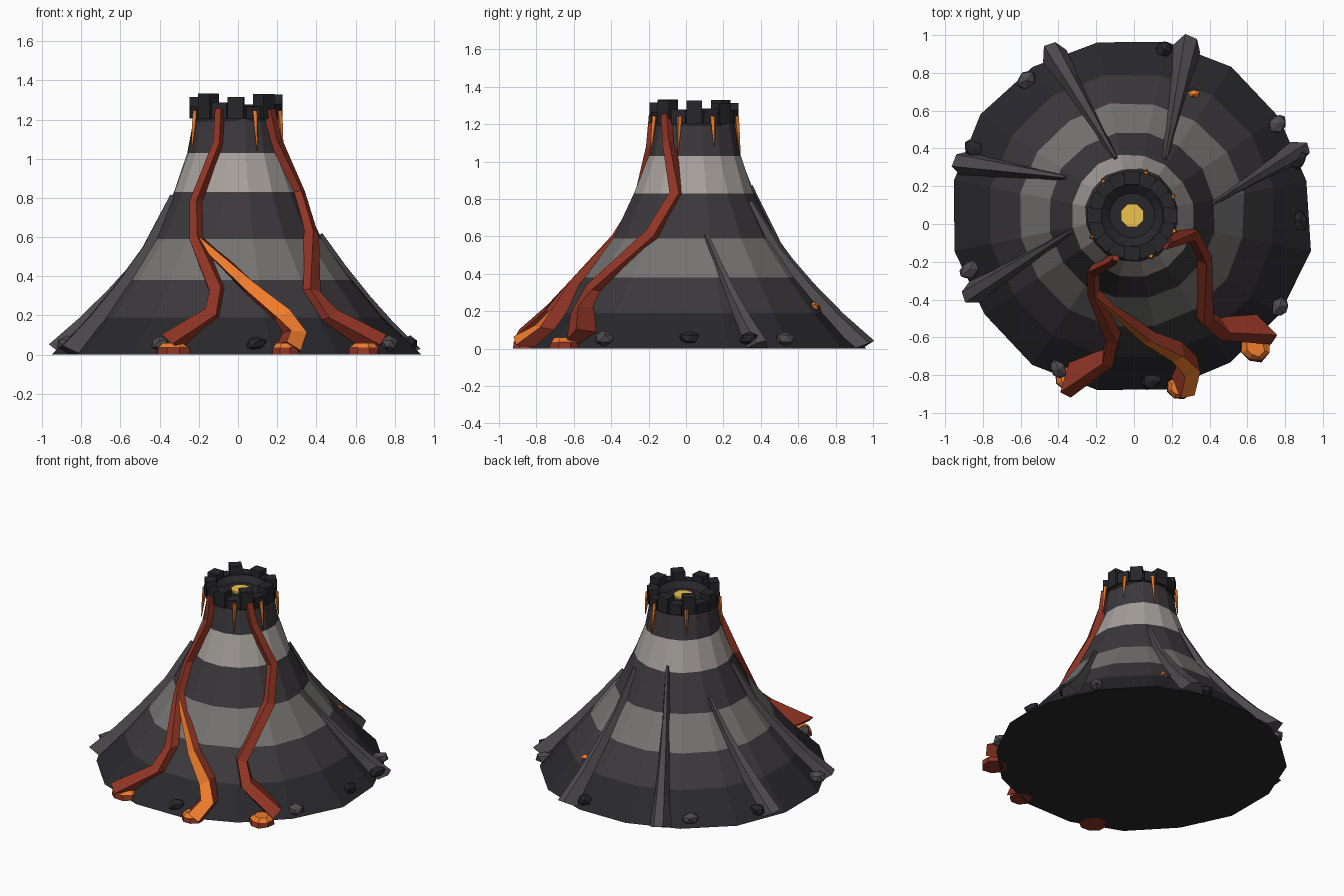
import bpy, bmesh, random
from math import sin, cos, pi, sqrt, radians
from mathutils import Vector, Matrix

if "Cube" in bpy.data.objects:
    bpy.data.objects.remove(bpy.data.objects["Cube"])

random.seed(4)
CX, CY = -0.01, 0.045
PROFILE = [(0.95, 0), (0.76, 0.19), (0.60, 0.38), (0.445, 0.59), (0.325, 0.83), (0.25, 1.03), (0.22, 1.21)]


def mat(name, r, g, b):
    m = bpy.data.materials.new(name)
    m.diffuse_color = (r, g, b, 1)
    m.use_nodes = True
    m.node_tree.nodes["Principled BSDF"].inputs["Base Color"].default_value = m.diffuse_color
    return m


BASE = mat("base_rock", 0.022, 0.021, 0.025)
DARK = mat("dark_rock", 0.045, 0.040, 0.045)
MID = mat("mid_ash", 0.18, 0.175, 0.17)
PALE = mat("pale_ash", 0.38, 0.35, 0.33)
RIDGE = mat("ridge_rock", 0.075, 0.07, 0.075)
BLACK = mat("rim_rock", 0.020, 0.020, 0.023)
RED = mat("crust_lava", 0.28, 0.035, 0.018)
ORANGE = mat("hot_lava", 0.85, 0.20, 0.025)
YELLOW = mat("molten_core", 0.85, 0.55, 0.08)


def finish(name, bm, *mats):
    bmesh.ops.recalc_face_normals(bm, faces=bm.faces)
    me = bpy.data.meshes.new(name)
    bm.to_mesh(me)
    bm.free()
    for m in mats:
        me.materials.append(m)
    ob = bpy.data.objects.new(name, me)
    bpy.context.collection.objects.link(ob)
    return ob


def bridge(bm, a, b, mi=0):
    n = len(a)
    for i in range(n):
        f = bm.faces.new((a[i], a[(i + 1) % n], b[(i + 1) % n], b[i]))
        f.material_index = mi


def ring(bm, r, z, n=16, jitter=0, cx=CX, cy=CY):
    vs = []
    for i in range(n):
        a = 2 * pi * (i + 0.5) / n
        k = r + random.uniform(-jitter, jitter)
        vs.append(bm.verts.new((cx + k * cos(a), cy + k * sin(a), z)))
    return vs


def radius_at(z):
    for (r0, z0), (r1, z1) in zip(PROFILE, PROFILE[1:]):
        if z <= z1:
            return r0 + (r1 - r0) * (z - z0) / (z1 - z0)
    return PROFILE[-1][0]


def height_at(r):
    for (r0, z0), (r1, z1) in zip(PROFILE, PROFILE[1:]):
        if r >= r1:
            return max(0, z0 + (z1 - z0) * (r - r0) / (r1 - r0))
    return PROFILE[-1][1]


def strip(name, pts, widths, heights, section, lift, mats, top_mat=0):
    """Loft a section (side, up) along pts, leaning outward from the cone."""
    bm = bmesh.new()
    rows = []
    for i, p in enumerate(pts):
        t = (pts[min(i + 1, len(pts) - 1)] - pts[max(i - 1, 0)]).normalized()
        out = Vector((p.x - CX, p.y - CY, 0)).normalized()
        up = (out + Vector((0, 0, lift))).normalized()
        side = t.cross(up).normalized()
        row = []
        for s, u in section:
            q = p + side * s * widths[i] + up * (u * heights[i] if u > 0 else u)
            q.z = max(q.z, 0.004)
            row.append(bm.verts.new(q))
        rows.append(row)
    for a, b in zip(rows, rows[1:]):
        bridge(bm, a, b)
    bm.faces.new(rows[0])
    bm.faces.new(rows[-1])
    if top_mat:
        for f in bm.faces:
            if sum(1 for v in f.verts if any(v in (r[1], r[2]) for r in rows)) == 4:
                f.material_index = top_mat
    return finish(name, bm, *mats)


# Banded cone
bm = bmesh.new()
rings = [ring(bm, r, z, 16, 0.018 if i == 0 else 0.006) for i, (r, z) in enumerate(PROFILE)]
for i, mi in enumerate((0, 1, 2, 1, 3, 1)):
    bridge(bm, rings[i], rings[i + 1], mi)
bm.faces.new(rings[0])
bm.faces.new(rings[-1])
finish("banded_cone", bm, BASE, DARK, MID, PALE)

# Crater rim with sloping inner bowl
bm = bmesh.new()
rs = [ring(bm, r, z) for r, z in ((0.222, 1.19), (0.228, 1.265), (0.165, 1.27), (0.12, 1.235))]
for a, b in zip(rs, rs[1:]):
    bridge(bm, a, b)
bm.faces.new(rs[0])
bm.faces.new(rs[-1])
finish("crater_rim", bm, BLACK)

# Uneven blocks around the rim
bm = bmesh.new()
for i in range(16):
    a = 2 * pi * i / 16 - pi / 2
    top = (1.325 if i % 2 == 0 else 1.28) + random.uniform(-0.015, 0.01)
    M = (Matrix.Translation((CX + 0.2 * cos(a), CY + 0.2 * sin(a), (top + 1.205) / 2))
         @ Matrix.Rotation(a + random.uniform(-0.06, 0.06), 4, 'Z')
         @ Matrix.Diagonal((random.uniform(0.06, 0.075), 0.082, top - 1.205, 1)))
    bmesh.ops.create_cube(bm, size=1, matrix=M)
finish("rim_blocks", bm, BLACK)

# Molten pool in the crater
bm = bmesh.new()
lo, hi = ring(bm, 0.065, 1.22, 8), ring(bm, 0.065, 1.248, 8)
bridge(bm, lo, hi)
bm.faces.new(lo)
bm.faces.new(hi)
finish("molten_core", bm, YELLOW)

# Rock buttresses: inner x, y, outer x, y, foot width
RIDGES = [(-0.095, 0.345, -0.43, 0.91, 0.14), (0.165, 0.345, 0.285, 0.95, 0.15), (0.42, 0.11, 0.88, 0.39, 0.12),
          (-0.36, 0.245, -0.91, 0.32, 0.15), (-0.335, -0.04, -0.86, -0.37, 0.13)]
for k, (x0, y0, x1, y1, w) in enumerate(RIDGES):
    pts, ws, hs = [], [], []
    for i in range(5):
        t = i / 4
        x, y = x0 + (x1 - x0) * t, y0 + (y1 - y0) * t
        pts.append(Vector((x, y, height_at(sqrt((x - CX) ** 2 + (y - CY) ** 2)))))
        ws.append(0.03 + (w - 0.03) * t)
        hs.append(0.015 + 0.05 * t)
    strip(f"buttress_{k + 1}", pts, ws, hs, [(-0.5, -0.03), (-0.2, 1), (0.25, 0.8), (0.5, -0.03)], 0.8, [RIDGE])


# Lava streams, given as front-view x, z, width, height
def stream(name, path, mats, top_mat=0):
    pts = []
    for x, z, w, h in path:
        r = radius_at(z)
        pts.append(Vector((x, CY - sqrt(max(0.0, r * r - (x - CX) ** 2)), z)))
    strip(name, pts, [p[2] for p in path], [p[3] for p in path],
          [(-0.5, -0.05), (-0.36, 1), (0.36, 1), (0.5, -0.05)], 0.15, mats, top_mat)


stream("lava_stream_left", [(-0.09, 1.25, 0.045, 0.035), (-0.10, 1.08, 0.05, 0.03), (-0.21, 0.78, 0.06, 0.035),
                            (-0.21, 0.59, 0.065, 0.04), (-0.11, 0.33, 0.085, 0.045), (-0.13, 0.21, 0.09, 0.06),
                            (-0.32, 0.06, 0.11, 0.125)], [RED])
stream("lava_stream_right", [(0.155, 1.25, 0.055, 0.03), (0.185, 1.1, 0.06, 0.03), (0.30, 0.83, 0.075, 0.035),
                             (0.365, 0.61, 0.08, 0.04), (0.37, 0.32, 0.09, 0.045), (0.45, 0.2, 0.1, 0.06),
                             (0.66, 0.06, 0.11, 0.11)], [RED])
stream("lava_branch", [(-0.2, 0.59, 0.04, 0.03), (0.06, 0.34, 0.08, 0.04), (0.22, 0.2, 0.11, 0.05),
                       (0.29, 0.11, 0.12, 0.06), (0.26, 0.03, 0.12, 0.085)], [RED, ORANGE], 1)

# Low pools beside the stream feet
for k, (x, y, r) in enumerate([(-0.33, -0.81, 0.09), (0.64, -0.65, 0.085), (0.24, -0.86, 0.07)]):
    bm = bmesh.new()
    a, b, c = (ring(bm, rr, z, 8, 0.008, x, y) for rr, z in ((r, 0), (r * 0.9, 0.035), (r * 0.6, 0.06)))
    bridge(bm, a, b)
    bridge(bm, b, c, 1)
    bm.faces.new(a)
    bm.faces.new(c).material_index = 1
    finish(f"lava_pool_{k + 1}", bm, RED, ORANGE)

# Drips hanging from the rim
bm = bmesh.new()
for a, end in ((130, 1.06), (72, 1.03), (25, 1.08), (-20, 1.04), (-65, 1.04), (208, 1.03), (-112, 1.1), (-40, 1.1)):
    d = Vector((cos(radians(a)), sin(radians(a)), 0))
    s = Vector((-d.y, d.x, 0))
    o = Vector((CX, CY, 0))
    rows = [[bm.verts.new(o + d * (r + dr * w) + s * ds * w + Vector((0, 0, z)))
             for dr, ds in ((1, 0), (0, 1), (-1, 0), (0, -1))]
            for r, z, w in ((0.235, 1.245, 0.014), (0.242, 1.18, 0.012), (radius_at(end) + 0.008, end, 0.002))]
    for p, q in zip(rows, rows[1:]):
        bridge(bm, p, q)
    bm.faces.new(rows[0])
    bm.faces.new(rows[-1])
finish("rim_drips", bm, ORANGE)


# Boulders around the foot
def boulder(name, x, y, z, r, m):
    bm = bmesh.new()
    bmesh.ops.create_icosphere(bm, subdivisions=1, radius=r)
    R = Matrix.Rotation(random.uniform(0, 6), 3, 'Z')
    for v in bm.verts:
        v.co = R @ Vector((v.co.x * 1.2, v.co.y * 0.9, v.co.z * 0.8)) * random.uniform(0.85, 1.15)
        v.co += Vector((x, y, z))
        v.co.z = max(v.co.z, 0.002)
    finish(name, bm, m)


for k, (x, y) in enumerate([(-0.4, -0.77), (0.095, -0.83), (0.77, -0.44), (0.88, 0.015), (0.76, 0.53),
                            (0.16, 0.92), (-0.57, 0.76), (-0.85, 0.4), (-0.87, -0.24), (0.87, 0.34)]):
    boulder(f"boulder_{k + 1}", x, y, 0.055, 0.05, RIDGE if k % 2 == 0 else BLACK)

# Small side vent on the back slope
boulder("side_vent", 0.31, 0.67, 0.21, 0.045, DARK)
boulder("side_vent_lava", 0.315, 0.685, 0.225, 0.032, ORANGE)
